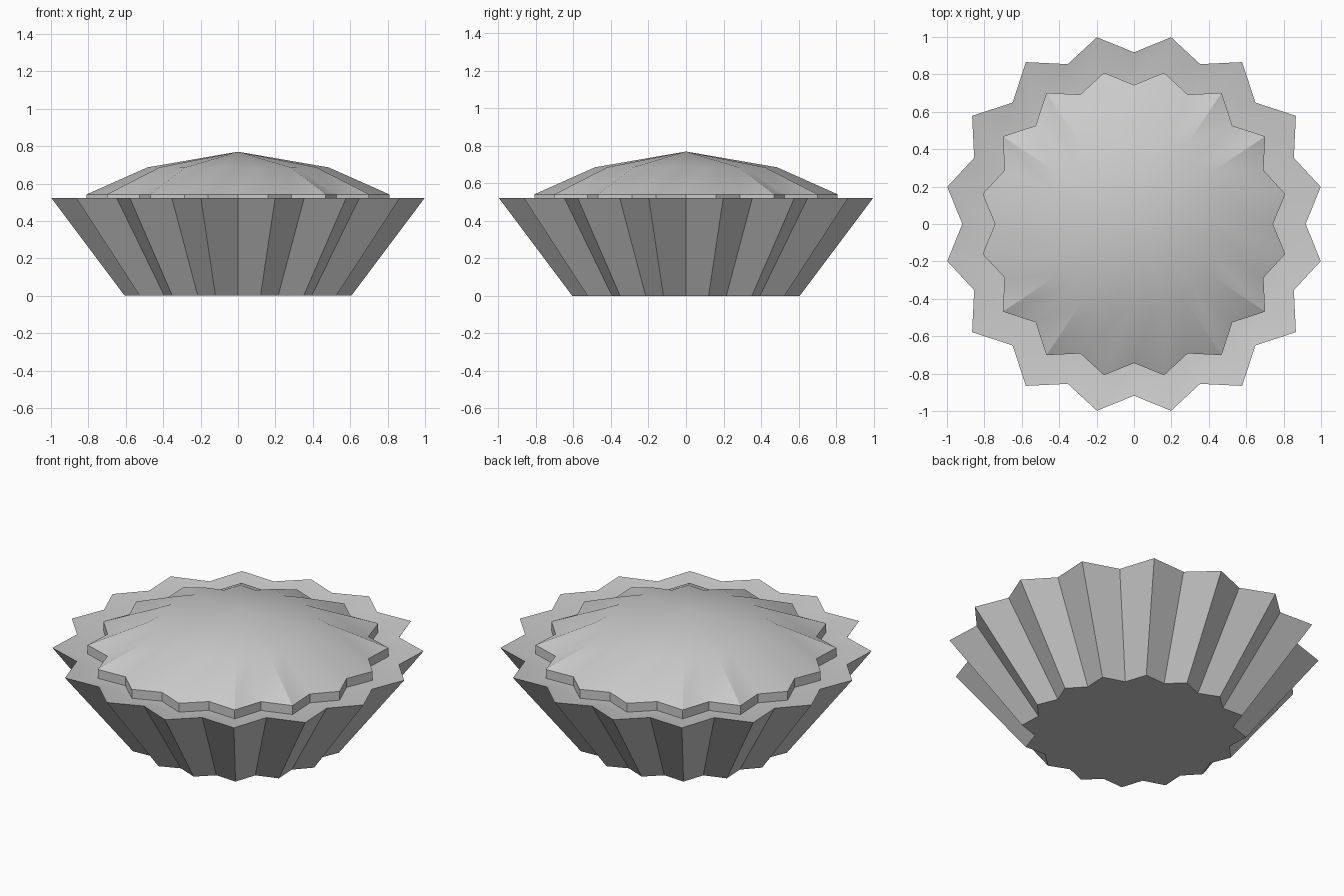
import bpy
import bmesh
from math import cos, sin, pi, radians

if "Cube" in bpy.data.objects:
    bpy.data.objects.remove(bpy.data.objects["Cube"])

grey = bpy.data.materials.new("plain grey")
grey.use_nodes = True
COLOUR = (0.6, 0.6, 0.6, 1)
grey.diffuse_color = COLOUR
grey.node_tree.nodes["Principled BSDF"].inputs["Base Color"].default_value = COLOUR

# Radii of one repeating run of the sixteen-pointed star: valley, tip, valley, tip
STAR = [0.918, 1.018, 0.925, 1.041, 0.918, 1.041, 0.925, 1.018]


def star_ring(bm, scale, z):
    """One pleated outline, four times around."""
    ring = []
    for i in range(32):
        r, a = STAR[i % 8] * scale, 2 * pi * i / 32
        ring.append(bm.verts.new((r * cos(a), r * sin(a), z)))
    return ring


def pleated_solid(name, rings, bottom_z, top_z):
    """Skin star outlines from bottom to top, closed by centre points."""
    bm = bmesh.new()
    loops = [star_ring(bm, s, z) for s, z in rings]
    for low, high in zip(loops, loops[1:]):
        for i in range(32):
            j = (i + 1) % 32
            bm.faces.new((low[i], low[j], high[j], high[i]))
    base = bm.verts.new((0, 0, bottom_z))
    apex = bm.verts.new((0, 0, top_z))
    for i in range(32):
        j = (i + 1) % 32
        bm.faces.new((base, loops[0][j], loops[0][i]))
        bm.faces.new((apex, loops[-1][i], loops[-1][j]))
    mesh = bpy.data.meshes.new(name)
    bm.to_mesh(mesh)
    bm.free()
    mesh.materials.append(grey)
    obj = bpy.data.objects.new(name, mesh)
    bpy.context.collection.objects.link(obj)
    bpy.ops.object.select_all(action="DESELECT")
    obj.select_set(True)
    bpy.context.view_layer.objects.active = obj
    bpy.ops.object.shade_smooth_by_angle(angle=radians(30))
    return obj


# Flared pleated cup with a rim that dips inward
pleated_solid("pleated_cup", [(0.607, 0), (1, 0.523), (0.81, 0.487)], 0, 0.487)

# Domed top with a short upright edge
pleated_solid("domed_top", [(0.81, 0.487), (0.81, 0.542), (0.486, 0.686)], 0.487, 0.77)
